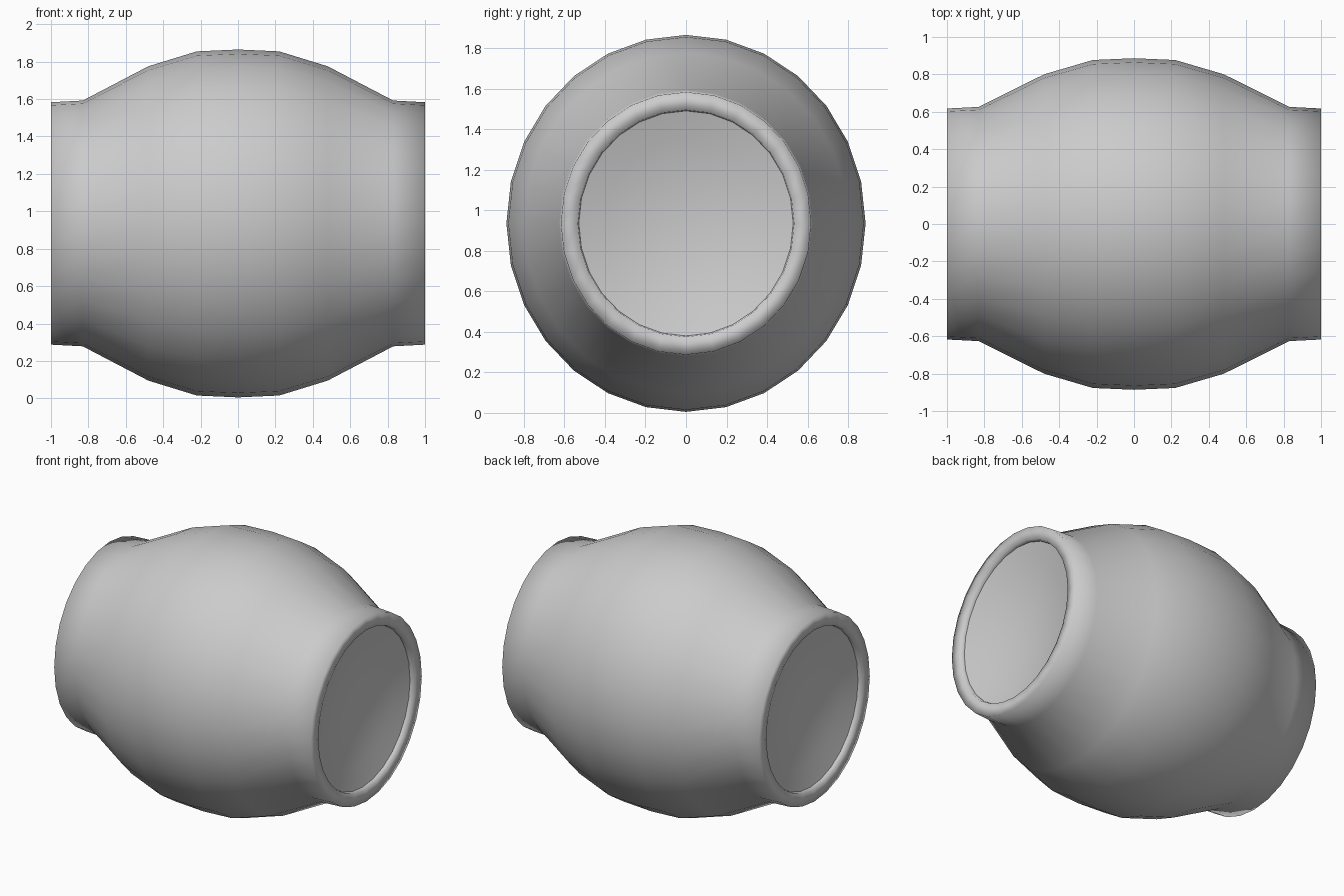
import bpy, bmesh, math

if "Cube" in bpy.data.objects:
    bpy.data.objects.remove(bpy.data.objects["Cube"])

SEG = 28          # sides around the barrel
CZ = 0.935        # height of the axis
YR = 0.953        # the section is slightly narrower than tall


def lathe(name, profile):
    """Spin (x, radius) points about the x axis; radius 0 makes a pole."""
    bm = bmesh.new()
    rings = []
    for x, r in profile:
        n = SEG if r > 0 else 1
        rings.append([bm.verts.new((x, YR * r * math.sin(2 * math.pi * i / SEG),
                                    CZ + r * math.cos(2 * math.pi * i / SEG)))
                      for i in range(n)])
    for a, b in zip(rings, rings[1:]):
        for i in range(SEG):
            j = (i + 1) % SEG
            quad = [a[i % len(a)], a[j % len(a)], b[j % len(b)], b[i % len(b)]]
            bm.faces.new(list(dict.fromkeys(quad)))
    bmesh.ops.recalc_face_normals(bm, faces=bm.faces)
    for f in bm.faces:
        f.smooth = True
    # open discs must face outwards along x
    if profile[-1][1] == 0:
        s = 1 if profile[0][0] > 0 else -1
        for f in bm.faces:
            f.normal_update()
            if f.normal.x * s < 0:
                f.normal_flip()
    me = bpy.data.meshes.new(name)
    bm.to_mesh(me)
    bm.free()
    ob = bpy.data.objects.new(name, me)
    bpy.context.collection.objects.link(ob)
    return ob


# barrel shell: lip, collar and bulging belly, mirrored about x = 0
half = [(0.97, 0.555), (1.0, 0.56), (1.0, 0.648), (0.83, 0.657), (0.48, 0.84), (0.22, 0.92)]
shell = [(-x, r) for x, r in half] + [(0, 0.93)] + half[::-1]
lathe("barrel_shell", shell)

# shallow dished cap closing each end
for side, label in ((1, "right"), (-1, "left")):
    dish = [(side * (0.88 + 0.09 * (t * t)), 0.555 * t) for t in (1, 0.75, 0.5, 0.25, 0)]
    lathe(label + "_end_dish", dish)
